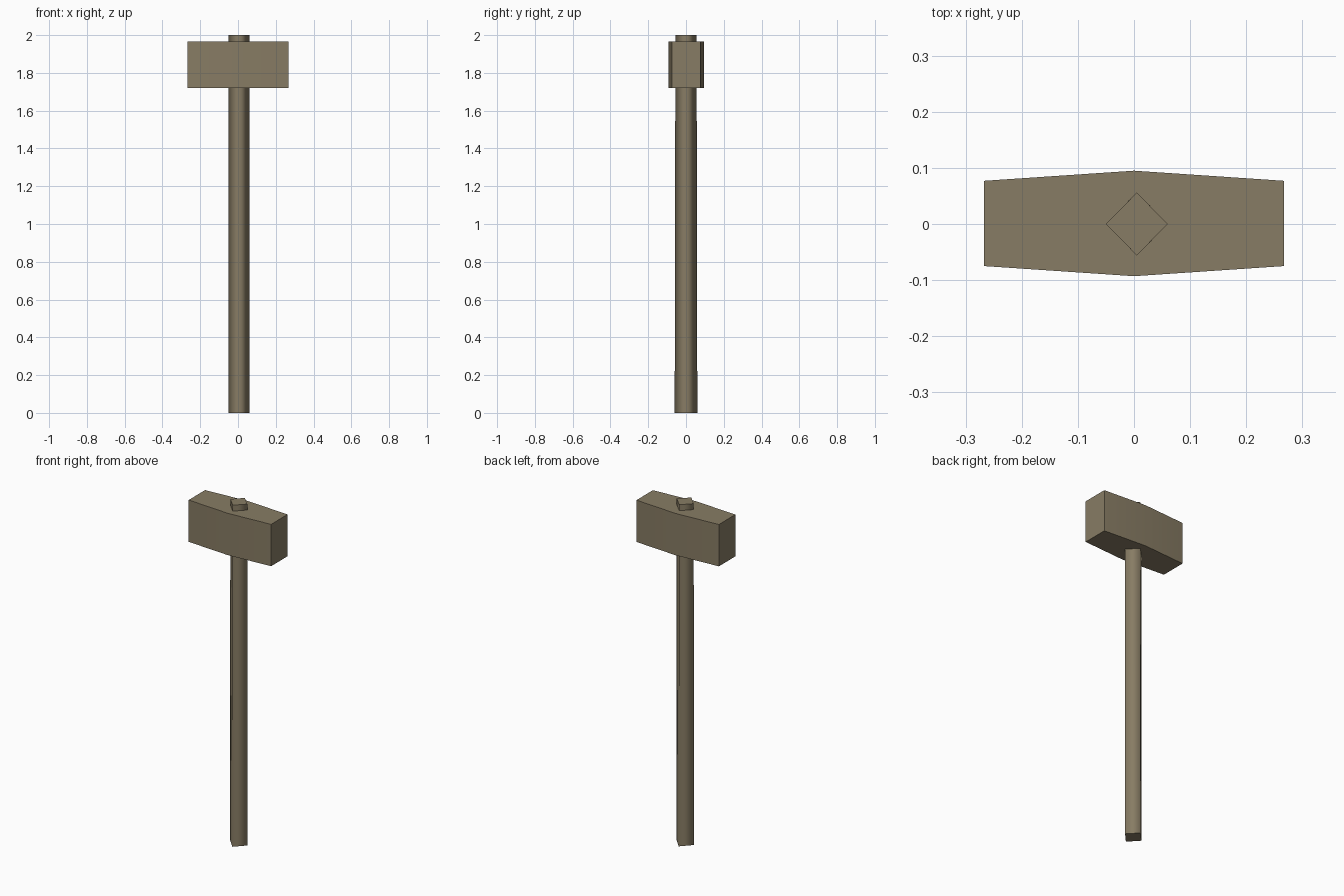
import bpy

if "Cube" in bpy.data.objects:
    bpy.data.objects.remove(bpy.data.objects["Cube"])

wood = bpy.data.materials.new("weathered_brown")
wood.diffuse_color = (0.245, 0.202, 0.128, 1)
wood.use_nodes = True
wood.node_tree.nodes["Principled BSDF"].inputs["Base Color"].default_value = wood.diffuse_color


def prism(name, sections):
    """Loft equal-length outlines, given as (z, [(x, y), ...]) from bottom to top."""
    n = len(sections[0][1])
    verts = [(x, y, z) for z, outline in sections for x, y in outline]
    faces = [tuple(reversed(range(n))), tuple(range(len(verts) - n, len(verts)))]
    for s in range(len(sections) - 1):
        for i in range(n):
            j = (i + 1) % n
            faces.append((s * n + i, s * n + j, (s + 1) * n + j, (s + 1) * n + i))
    mesh = bpy.data.meshes.new(name)
    mesh.from_pydata(verts, [], faces)
    mesh.materials.append(wood)
    obj = bpy.data.objects.new(name, mesh)
    bpy.context.collection.objects.link(obj)
    return obj


def diamond(rx, ry, cx=0.005):
    return [(cx + rx, 0), (cx, ry), (cx - rx, 0), (cx, -ry)]


# Handle: four-sided shaft, slightly thicker at the foot, softly shaded sides
handle = prism("handle", [(0, diamond(0.056, 0.06)), (2, diamond(0.055, 0.056))])
for face in handle.data.polygons:
    face.use_smooth = abs(face.normal.z) < 0.5

# Head: block that bulges at the middle, with crisp corners
head = prism("hammer_head", [(z, [(0.267, -0.075), (0.267, 0.077), (0, 0.095),
                                  (-0.267, 0.077), (-0.267, -0.075), (0, -0.093)])
                             for z in (1.72, 1.965)])
bpy.context.view_layer.objects.active = head
head.select_set(True)
bpy.ops.object.shade_smooth_by_angle()
